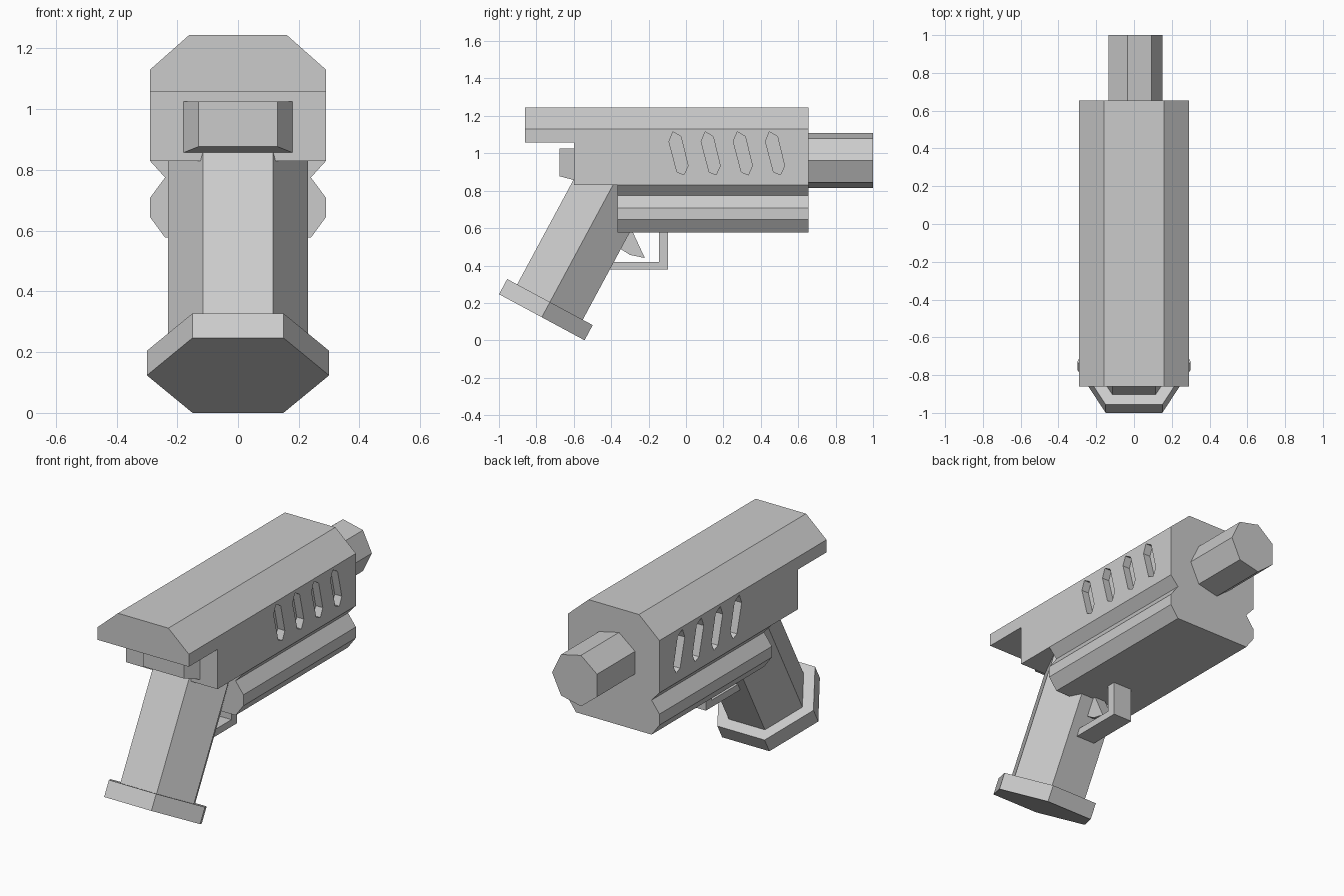
import bpy, bmesh, math
from mathutils import Vector

if "Cube" in bpy.data.objects:
    bpy.data.objects.remove(bpy.data.objects["Cube"])

# Maps a 2D profile point plus a depth to 3D, per extrusion axis
PLACE = {
    'X': lambda p, d: (d, p[0], p[1]),
    'Y': lambda p, d: (p[0], d, p[1]),
    'Z': lambda p, d: (p[0], p[1], d),
}


def add_prism(bm, axis, profile, start, end, end_profile=None):
    """Solid between two matching profiles along an axis."""
    a = [bm.verts.new(PLACE[axis](p, start)) for p in profile]
    b = [bm.verts.new(PLACE[axis](p, end)) for p in (end_profile or profile)]
    n = len(a)
    bm.faces.new(a)
    bm.faces.new(b[::-1])
    for i in range(n):
        j = (i + 1) % n
        bm.faces.new((a[i], b[i], b[j], a[j]))


def finish(bm, name):
    bmesh.ops.recalc_face_normals(bm, faces=bm.faces[:])
    mesh = bpy.data.meshes.new(name)
    bm.to_mesh(mesh)
    bm.free()
    ob = bpy.data.objects.new(name, mesh)
    bpy.context.collection.objects.link(ob)
    return ob


def prism(name, *args, **kw):
    bm = bmesh.new()
    add_prism(bm, *args, **kw)
    return finish(bm, name)


def mirrored(half):
    """Close a right-hand half profile with its reflection."""
    return half + [(-x, z) for x, z in reversed(half)]


def rect(x0, x1, z0, z1):
    return [(x0, z0), (x1, z0), (x1, z1), (x0, z1)]


def polygon(sides, radius, cx=0, cz=0):
    return [(cx + radius * math.cos(math.tau * i / sides),
             cz + radius * math.sin(math.tau * i / sides)) for i in range(sides)]


# Slide with chamfered top
slide = prism("slide", 'Y', mirrored([(0.29, 0.83), (0.29, 1.13), (0.16, 1.245)]), -0.86, 0.655)

# Cutter: rear notch and four slanted slots on each side
bm = bmesh.new()
add_prism(bm, 'X', rect(-1.0, -0.6, 0.7, 1.058), -0.4, 0.4)
slot = [(-0.091, 1.063), (-0.07, 1.115), (-0.027, 1.09),
        (0.011, 0.933), (-0.011, 0.885), (-0.048, 0.90)]
for i in range(4):
    pts = [(y + 0.172 * i, z) for y, z in slot]
    for side in (-1, 1):
        add_prism(bm, 'X', pts, side * 0.245, side * 0.35)
cutter = finish(bm, "slide_cutter")
cutter.hide_render = True
cutter.display_type = 'WIRE'
cut = slide.modifiers.new("notch_and_slots", 'BOOLEAN')
cut.operation = 'DIFFERENCE'
cut.solver = 'EXACT'
cut.object = cutter

# Lower frame with ridged sides
prism("lower_frame", 'Y',
      mirrored([(0.24, 0.577), (0.29, 0.645), (0.29, 0.708), (0.24, 0.775), (0.29, 0.83)]),
      -0.365, 0.655)

# Seven-sided barrel
prism("barrel", 'Y', polygon(7, 0.15, 0, 0.962), 0.6, 1.0)

# Hammer block, tapering to the rear
prism("hammer", 'Y', rect(-0.13, 0.13, 0.877, 1.025), -0.675, -0.6,
      end_profile=rect(-0.18, 0.18, 0.857, 1.025))

# Tilted hexagonal grip and base plate
for name, radius, low, high in (("grip", 0.23, 0.09, 0.9), ("grip_base", 0.30, 0.0, 0.092)):
    ob = prism(name, 'Z', polygon(6, radius), low, high)
    ob.location = Vector((0, -0.771, 0.1235))
    ob.rotation_euler.x = math.radians(-28.3)

# Trigger guard and trigger
prism("trigger_guard", 'X',
      [(-0.45, 0.38), (-0.095, 0.38), (-0.095, 0.60), (-0.145, 0.60), (-0.145, 0.42), (-0.45, 0.42)],
      -0.06, 0.06)
prism("trigger", 'X',
      [(-0.36, 0.60), (-0.29, 0.60), (-0.285, 0.58), (-0.22, 0.44), (-0.30, 0.457), (-0.36, 0.495)],
      -0.035, 0.035)
